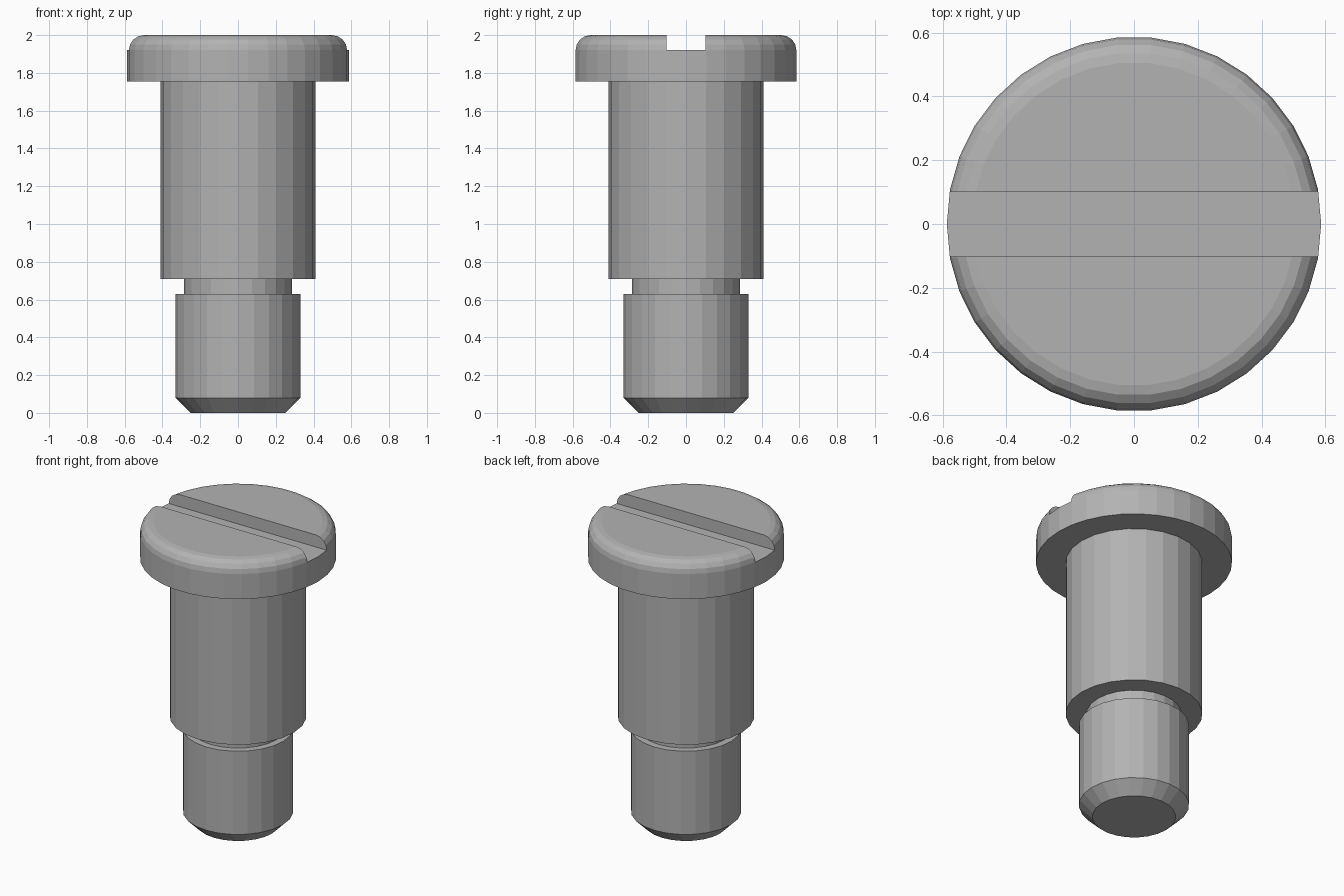
import bpy
import bmesh
from math import pi, sin, cos

if "Cube" in bpy.data.objects:
    bpy.data.objects.remove(bpy.data.objects["Cube"], do_unlink=True)

steel = bpy.data.materials.new("grey steel")
steel.use_nodes = True
GREY = (0.45, 0.45, 0.45, 1)
steel.diffuse_color = GREY
steel.node_tree.nodes["Principled BSDF"].inputs["Base Color"].default_value = GREY


def turned(name, profile, sides, start=0.0):
    """Closed solid of revolution from (radius, height) points, bottom to top."""
    bm = bmesh.new()
    rings = []
    for r, z in profile:
        angles = [start + 2 * pi * i / sides for i in range(sides)]
        rings.append([bm.verts.new((r * cos(a), r * sin(a), z)) for a in angles])
    for low, high in zip(rings, rings[1:]):
        for i in range(sides):
            j = (i + 1) % sides
            bm.faces.new((low[i], low[j], high[j], high[i]))
    bm.faces.new(rings[0][::-1])
    bm.faces.new(rings[-1])
    mesh = bpy.data.meshes.new(name)
    bm.to_mesh(mesh)
    bm.free()
    mesh.materials.append(steel)
    obj = bpy.data.objects.new(name, mesh)
    bpy.context.collection.objects.link(obj)
    return obj


# Stepped shank: chamfered tip, undercut neck, shoulder
turned("threaded_end", [(0.25, 0), (0.33, 0.08), (0.33, 0.63)], 24)
turned("undercut_neck", [(0.285, 0.63), (0.285, 0.71)], 24)
turned("shoulder", [(0.41, 0.71), (0.41, 1.755)], 24)

# Head with a rounded top edge
HEAD_R, ROUND = 0.587, 0.08
profile = [(HEAD_R, 1.755)]
for k in range(5):
    a = k * pi / 8
    profile.append((HEAD_R - ROUND + ROUND * cos(a), 2 - ROUND + ROUND * sin(a)))
head = turned("head", profile, 34)

# Screwdriver slot cut across the head along x
bpy.ops.mesh.primitive_cube_add(size=1, location=(0, 0, 2.02))
cutter = bpy.context.object
cutter.name = "slot_cutter"
cutter.scale = (1.6, 0.204, 0.2)
cutter.hide_render = True
cutter.hide_set(True)
cutter.data.materials.append(steel)
slot = head.modifiers.new("slot", 'BOOLEAN')
slot.operation = 'DIFFERENCE'
slot.solver = 'EXACT'
slot.object = cutter
